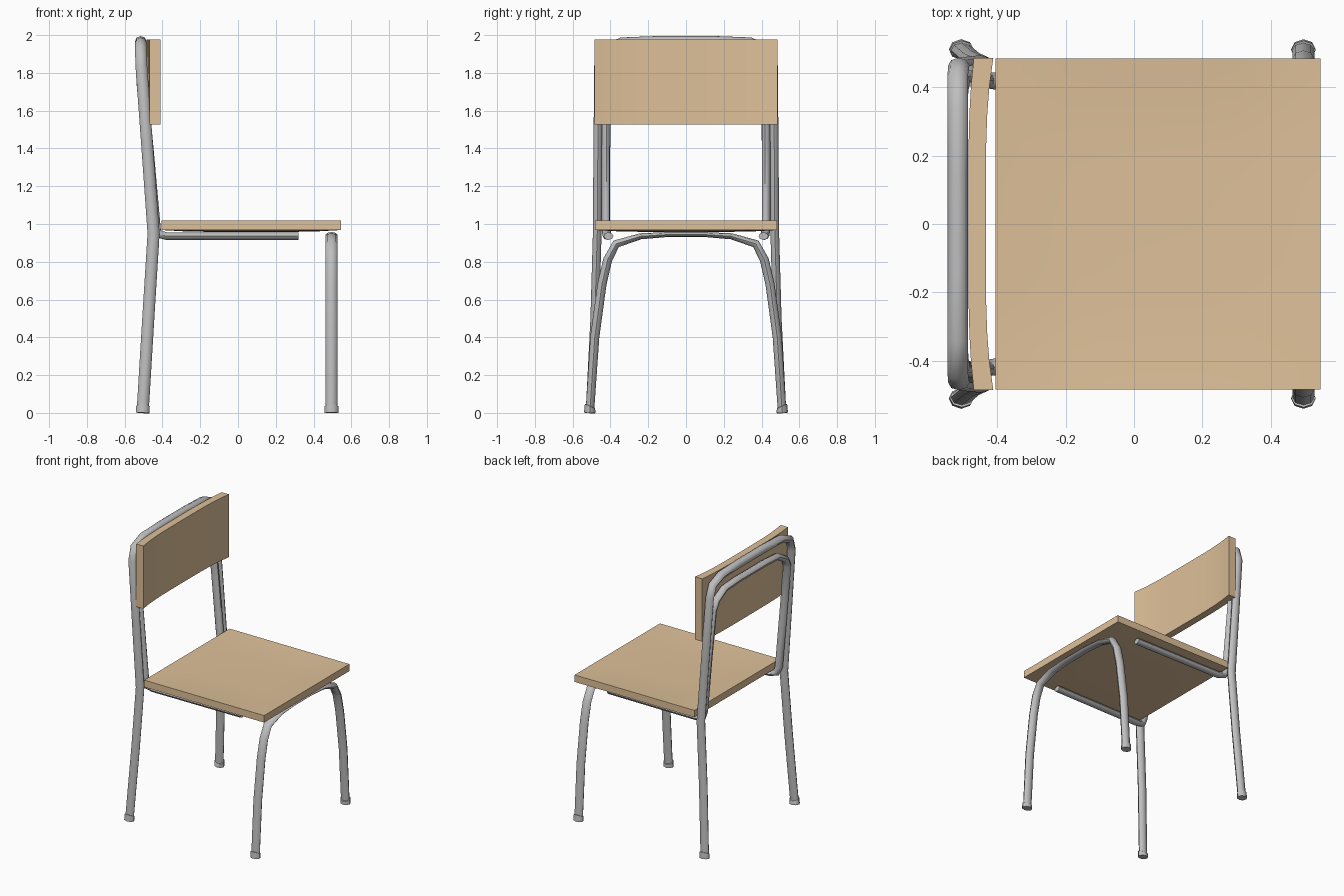
import bpy, bmesh, math
from mathutils import Vector

if "Cube" in bpy.data.objects:
    bpy.data.objects.remove(bpy.data.objects["Cube"])


def material(name, rgb):
    m = bpy.data.materials.new(name)
    m.diffuse_color = (*rgb, 1)
    m.use_nodes = True
    m.node_tree.nodes["Principled BSDF"].inputs["Base Color"].default_value = m.diffuse_color
    return m


WOOD = material("light wood", (0.73, 0.53, 0.32))
METAL = material("grey metal", (0.52, 0.52, 0.53))


def finish(name, bm, mat, angle):
    bmesh.ops.recalc_face_normals(bm, faces=bm.faces)
    me = bpy.data.meshes.new(name)
    bm.to_mesh(me)
    bm.free()
    me.materials.append(mat)
    ob = bpy.data.objects.new(name, me)
    bpy.context.collection.objects.link(ob)
    bpy.ops.object.select_all(action='DESELECT')
    ob.select_set(True)
    bpy.context.view_layer.objects.active = ob
    bpy.ops.object.shade_smooth_by_angle(angle=math.radians(angle))
    return ob


def tube(name, path, ref, sides=8):
    """Sweep an ellipse along (x, y, z, radius along ref, radius across)."""
    bm = bmesh.new()
    pts = [Vector(p[:3]) for p in path]
    u = Vector(ref)
    rings = []
    n = len(pts)
    for i, p in enumerate(path):
        a = (pts[i] - pts[i - 1]).normalized() if i else Vector()
        b = (pts[i + 1] - pts[i]).normalized() if i < n - 1 else Vector()
        t = (a + b).normalized()
        u = (u - t * u.dot(t)).normalized()
        v = t.cross(u)
        rings.append([bm.verts.new(pts[i] + u * p[3] * math.cos(k * math.tau / sides)
                                   + v * p[4] * math.sin(k * math.tau / sides))
                      for k in range(sides)])
    for r, s in zip(rings, rings[1:]):
        for k in range(sides):
            j = (k + 1) % sides
            bm.faces.new((r[k], r[j], s[j], s[k]))
    bm.faces.new(rings[0])
    bm.faces.new(rings[-1])
    return finish(name, bm, METAL, 50)


def mirrored(half):
    """Continue a half path ending near y = 0 onto the other side."""
    return half + [(p[0], -p[1], *p[2:]) for p in reversed(half)]


def panel(name, nu, nv, front, back):
    """Closed curved board between two surfaces given over u, v in -1..1."""
    bm = bmesh.new()
    grids = [[[bm.verts.new(f(2 * i / nu - 1, 2 * j / nv - 1)) for j in range(nv + 1)]
              for i in range(nu + 1)] for f in (front, back)]
    for g in grids:
        for i in range(nu):
            for j in range(nv):
                bm.faces.new((g[i][j], g[i + 1][j], g[i + 1][j + 1], g[i][j + 1]))
    rim = ([(i, 0) for i in range(nu)] + [(nu, j) for j in range(nv)]
           + [(i, nv) for i in range(nu, 0, -1)] + [(0, j) for j in range(nv, 0, -1)])
    f, b = grids
    for (i, j), (k, l) in zip(rim, rim[1:] + rim[:1]):
        bm.faces.new((f[i][j], f[k][l], b[k][l], b[i][j]))
    return finish(name, bm, WOOD, 40)


# Seat: slightly dished board
def dish(u, v):
    return (1 - u ** 4) * (1 - v ** 4)


panel("seat", 8, 8,
      lambda u, v: (0.07 + 0.475 * u, 0.483 * v, 1.018 - 0.012 * dish(u, v)),
      lambda u, v: (0.07 + 0.475 * u, 0.483 * v, 0.968 - 0.01 * dish(u, v)))

# Backrest: board bowed backwards in the middle
panel("backrest", 12, 4,
      lambda u, v: (-0.433 + 0.022 * u ** 4, 0.485 * u, 1.753 + 0.225 * v),
      lambda u, v: (-0.484 + 0.016 * u ** 4, 0.485 * u, 1.753 + 0.225 * v))

# Front legs: one arched tube, flattened under the seat, with foot collars
tube("front_legs", mirrored([
    (0.495, -0.51, 0.00, 0.036, 0.030),
    (0.495, -0.508, 0.035, 0.036, 0.030),
    (0.495, -0.507, 0.036, 0.032, 0.024),
    (0.495, -0.483, 0.40, 0.032, 0.024),
    (0.495, -0.445, 0.68, 0.032, 0.024),
    (0.495, -0.415, 0.81, 0.032, 0.024),
    (0.495, -0.370, 0.895, 0.032, 0.022),
    (0.495, -0.240, 0.935, 0.032, 0.016),
    (0.495, -0.100, 0.944, 0.032, 0.013)]), (1, 0, 0))

# Back legs: outer tube running up and over behind the backrest
tube("back_legs", mirrored([
    (-0.505, -0.51, 0.00, 0.036, 0.030),
    (-0.503, -0.508, 0.035, 0.036, 0.030),
    (-0.503, -0.507, 0.036, 0.032, 0.024),
    (-0.475, -0.483, 0.50, 0.032, 0.023),
    (-0.447, -0.470, 0.95, 0.032, 0.023),
    (-0.480, -0.467, 1.40, 0.031, 0.023),
    (-0.512, -0.463, 1.84, 0.031, 0.023),
    (-0.515, -0.435, 1.925, 0.030, 0.025),
    (-0.515, -0.340, 1.962, 0.030, 0.026),
    (-0.515, -0.150, 1.968, 0.030, 0.027)]), (1, 0, 0))

# Inner frame: seat rails bending up into a second, lower loop
tube("inner_frame", mirrored([
    (0.32, -0.41, 0.936, 0.026, 0.020),
    (-0.38, -0.415, 0.936, 0.026, 0.020),
    (-0.425, -0.42, 0.950, 0.024, 0.024),
    (-0.440, -0.424, 1.00, 0.023, 0.029),
    (-0.476, -0.424, 1.40, 0.023, 0.029),
    (-0.508, -0.420, 1.74, 0.023, 0.029),
    (-0.512, -0.390, 1.80, 0.023, 0.028),
    (-0.512, -0.300, 1.85, 0.023, 0.026),
    (-0.512, -0.150, 1.858, 0.023, 0.026)]), (0, 1, 0))
